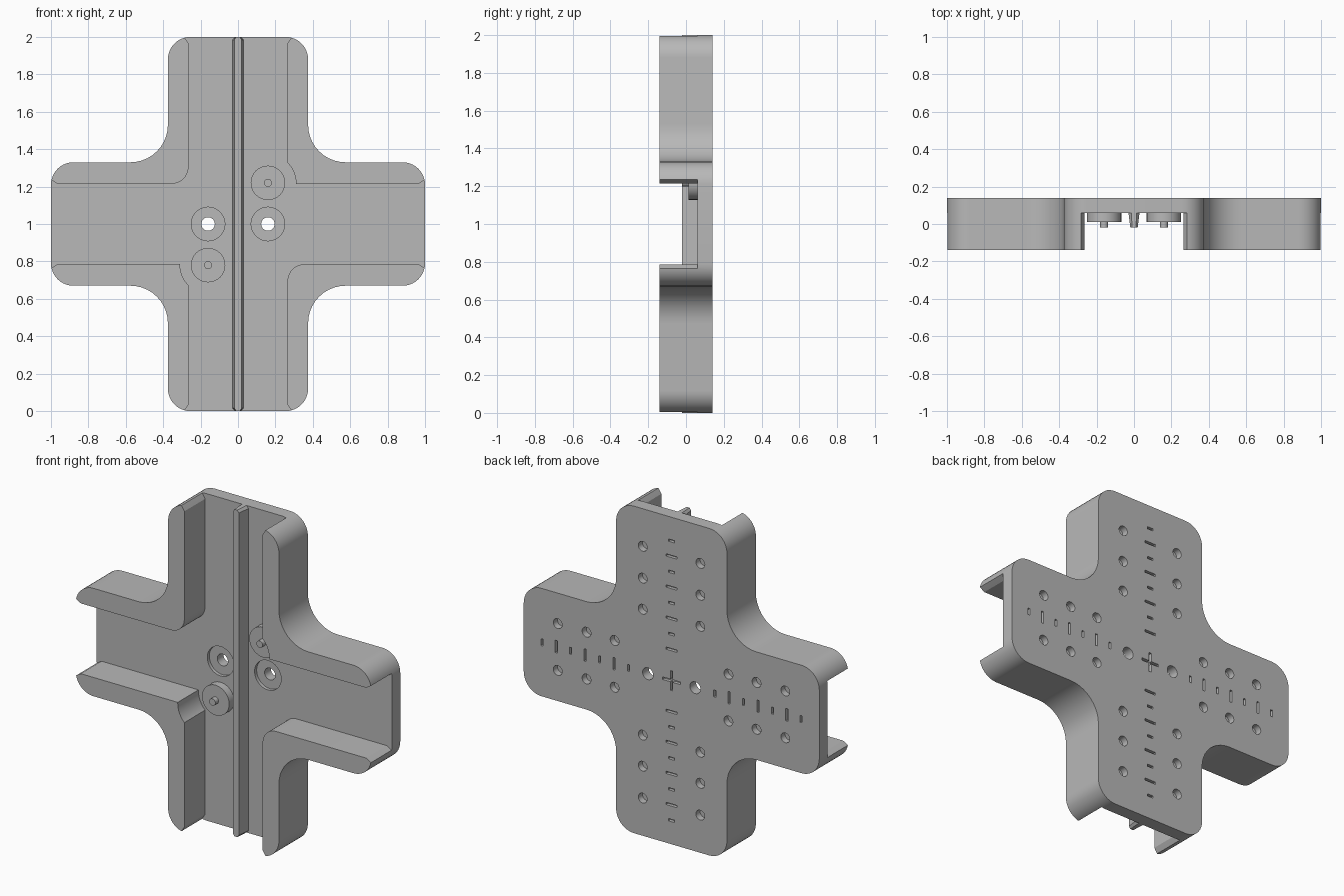
import bpy, bmesh, math
from mathutils import Vector

old = bpy.data.objects.get("Cube")
if old:
    bpy.data.objects.remove(old, do_unlink=True)

grey = bpy.data.materials.new("plain grey")
grey.use_nodes = True
colour = (0.48, 0.48, 0.48, 1)
grey.diffuse_color = colour
grey.node_tree.nodes["Principled BSDF"].inputs["Base Color"].default_value = colour

FLOOR, BACK, FRONT = 0.06, 0.14, -0.14


def rounded(corners, steps=10):
    """Outline from (x, z, radius) corners, with arcs at the corners."""
    out = []
    for i, (x, z, r) in enumerate(corners):
        p = Vector((x, z))
        if r == 0:
            out.append(p)
            continue
        a = (Vector(corners[i - 1][:2]) - p).normalized()
        b = (Vector(corners[(i + 1) % len(corners)][:2]) - p).normalized()
        centre = p + (a + b) * r
        for k in range(steps + 1):
            t = math.pi / 2 * k / steps
            out.append(centre - b * r * math.cos(t) - a * r * math.sin(t))
    return out


def four_way(quadrant):
    """Repeat one quadrant's corners round the centre; quadrant(same) depends on sign."""
    pts = []
    for sx, sz in ((1, 1), (-1, 1), (-1, -1), (1, -1)):
        part = [(x * sx, z * sz, r) for x, z, r in quadrant(sx == sz)]
        pts += part if sx == sz else part[::-1]
    return rounded(pts)


def circle(x, z, r, n=32):
    return [Vector((x + r * math.cos(math.tau * k / n),
                    z + r * math.sin(math.tau * k / n))) for k in range(n)]


def box(x, z, w, h):
    return [Vector((x + w / 2 * i, z + h / 2 * j))
            for i, j in ((1, 1), (-1, 1), (-1, -1), (1, -1))]


def prisms(name, parts):
    """One object from (outline, y0, y1) prisms; outlines are centred on the middle."""
    bm = bmesh.new()
    for outline, y0, y1 in parts:
        face = bm.faces.new([bm.verts.new((p.x, y0, p.y + 1)) for p in outline])
        new = bmesh.ops.extrude_face_region(bm, geom=[face])["geom"]
        for v in new:
            if isinstance(v, bmesh.types.BMVert):
                v.co.y = y1
    bmesh.ops.recalc_face_normals(bm, faces=bm.faces)
    mesh = bpy.data.meshes.new(name)
    bm.to_mesh(mesh)
    bm.free()
    mesh.materials.append(grey)
    obj = bpy.data.objects.new(name, mesh)
    bpy.context.collection.objects.link(obj)
    return obj


def activate(obj):
    bpy.ops.object.select_all(action="DESELECT")
    obj.select_set(True)
    bpy.context.view_layer.objects.active = obj


def cut(obj, parts):
    cutter = prisms("cutter", parts)
    cutter.hide_render = True
    mod = obj.modifiers.new("cut", "BOOLEAN")
    mod.operation, mod.solver, mod.object = "DIFFERENCE", "EXACT", cutter
    activate(obj)
    bpy.ops.object.modifier_apply(modifier=mod.name)
    bpy.data.objects.remove(cutter, do_unlink=True)


# Cross-shaped body
body = prisms("cross_body", [(four_way(
    lambda same: [(1, 0.33, 0.12), (0.375, 0.33, 0.2), (0.375, 1, 0.12)]), FRONT, BACK)])

# Crossing channels, flared at the open ends
cut(body, [(four_way(lambda same: [
    (1.02, 0.25, 0), (0.99, 0.23, 0), (0.965, 0.215, 0),
    (0.265, 0.215, 0.03 if same else 0.09),
    (0.265, 0.965, 0), (0.28, 0.99, 0), (0.30, 1.02, 0)]), -0.2, FLOOR)])

# Round clearances for the bosses, and counterbores round the through holes
cut(body, [(circle(s * 0.16, s * 0.22, 0.15, 48), -0.2, FLOOR) for s in (1, -1)])
cut(body, [(circle(s * 0.16, 0, 0.09), 0.0, FLOOR + 0.02) for s in (1, -1)])

# Back face: through holes, blind holes, ruler slots and centre mark
marks = [(circle(s * 0.16, 0, 0.036), 0.0, 0.2) for s in (1, -1)]
DEEP = 0.1
for s in (1, -1):
    for d in (0.385, 0.575, 0.77):
        for t in (1, -1):
            marks.append((circle(t * 0.195, s * d, 0.03, 24), DEEP, 0.2))
            marks.append((circle(s * d, t * 0.143, 0.03, 24), DEEP, 0.2))
    for k in range(2, 10):
        length = 0.075 if k % 2 == 0 else 0.042
        marks.append((box(0, s * k * 0.095, length, 0.014), 0.12, 0.2))
        if k > 2:
            marks.append((box(s * k * 0.0975, 0, 0.014, length), 0.12, 0.2))
marks.append((four_way(lambda same: [
    (0.06, 0.008, 0), (0.008, 0.008, 0), (0.008, 0.06, 0)]), 0.12, 0.2))
cut(body, marks)

# Tapered centre rib with clipped ends
w = 0.03
rib = prisms("centre_rib", [([Vector((x * sx, z * sz)) for sx, sz, pts in (
    (1, 1, ((w, 0.985), (w / 2, 1))), (-1, 1, ((w / 2, 1), (w, 0.985))),
    (-1, -1, ((w, 0.985), (w / 2, 1))), (1, -1, ((w / 2, 1), (w, 0.985))))
    for x, z in pts], -0.02, FLOOR + 0.005)])
for v in rib.data.vertices:
    if v.co.y < 0:
        v.co.x *= 0.65

# Two round bosses with pins
bosses = [prisms(name, [(circle(s * 0.16, s * 0.22, 0.092), 0.012, FLOOR + 0.005),
                        (circle(s * 0.16, s * 0.22, 0.021, 20), -0.02, 0.02)])
          for name, s in (("upper_boss", 1), ("lower_boss", -1))]

for obj in [body, rib] + bosses:
    activate(obj)
    bpy.ops.object.shade_smooth_by_angle(angle=math.radians(25))
